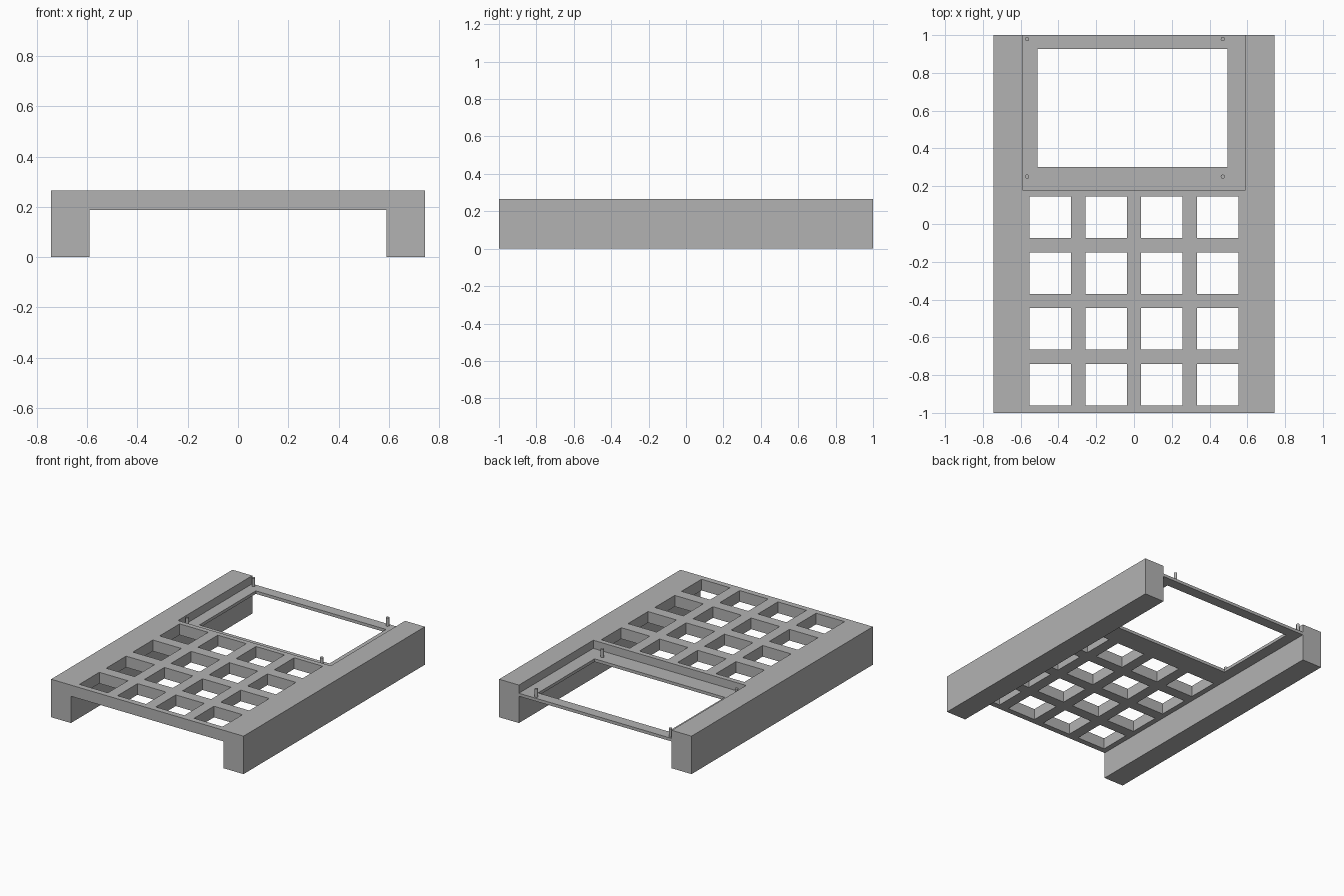
import bpy
import bmesh
from mathutils import Matrix, Vector

cube = bpy.data.objects.get("Cube")
if cube:
    bpy.data.objects.remove(cube, do_unlink=True)

TOP, DECK, TRAY = 0.265, 0.187, 0.208   # top face, deck underside, tray floor
OUTER, INNER = 0.743, 0.59              # half widths outside and between the rails

grey = bpy.data.materials.new("plain grey")
grey.use_nodes = True
colour = (0.45, 0.45, 0.45, 1)
grey.diffuse_color = colour
grey.node_tree.nodes["Principled BSDF"].inputs["Base Color"].default_value = colour


def finish(name, bm):
    bmesh.ops.recalc_face_normals(bm, faces=bm.faces)
    mesh = bpy.data.meshes.new(name)
    bm.to_mesh(mesh)
    bm.free()
    mesh.materials.append(grey)
    obj = bpy.data.objects.new(name, mesh)
    bpy.context.collection.objects.link(obj)
    return obj


def add_box(bm, low, high):
    low, high = Vector(low), Vector(high)
    matrix = Matrix.Translation((low + high) / 2) @ Matrix.Diagonal((*(high - low), 1))
    bmesh.ops.create_cube(bm, size=1, matrix=matrix)


def cut(target, boxes):
    bm = bmesh.new()
    for low, high in boxes:
        add_box(bm, low, high)
    cutter = finish("cutter", bm)
    cutter.hide_render = True
    mod = target.modifiers.new("cut", "BOOLEAN")
    mod.operation, mod.solver, mod.object = "DIFFERENCE", "EXACT", cutter
    bpy.context.view_layer.objects.active = target
    bpy.ops.object.modifier_apply(modifier=mod.name)
    bpy.data.objects.remove(cutter, do_unlink=True)


# Channel-shaped case: two side rails joined by a deck
half = [(OUTER, TOP), (OUTER, 0), (INNER, 0), (INNER, DECK)]
profile = half + [(-x, z) for x, z in reversed(half)]
bm = bmesh.new()
face = bm.faces.new([bm.verts.new((x, -1, z)) for x, z in profile])
ends = bmesh.ops.extrude_face_region(bm, geom=[face])["geom"]
bmesh.ops.translate(bm, vec=(0, 2, 0),
                    verts=[v for v in ends if isinstance(v, bmesh.types.BMVert)])
case = finish("keypad_case", bm)

# Screen tray, open at the back, with the screen window through its floor
cut(case, [((-INNER, 0.18, TRAY), (INNER, 1.1, 0.4))])
cut(case, [((-0.511, 0.303, 0.1), (0.494, 0.926, 0.3))])

# Four by four key openings
PITCH, KEY = 0.295, 0.11
keys = []
for col in range(4):
    for row in range(4):
        x, y = (col - 1.5) * PITCH, 0.035 - row * PITCH
        keys.append(((x - KEY, y - KEY, 0.1), (x + KEY, y + KEY, 0.4)))
cut(case, keys)

# Screen mounting pegs, flush with the top of the case
for side, x in (("right", -0.566), ("left", 0.47)):
    for end, y in (("front", 0.251), ("back", 0.979)):
        bm = bmesh.new()
        bmesh.ops.create_cone(bm, cap_ends=True, segments=16, radius1=0.011,
                              radius2=0.011, depth=TOP - TRAY,
                              matrix=Matrix.Translation((x, y, (TOP + TRAY) / 2)))
        peg = finish(f"peg_{end}_{side}", bm)
        bpy.context.view_layer.objects.active = peg
        peg.select_set(True)
        bpy.ops.object.shade_smooth_by_angle()
        peg.select_set(False)
